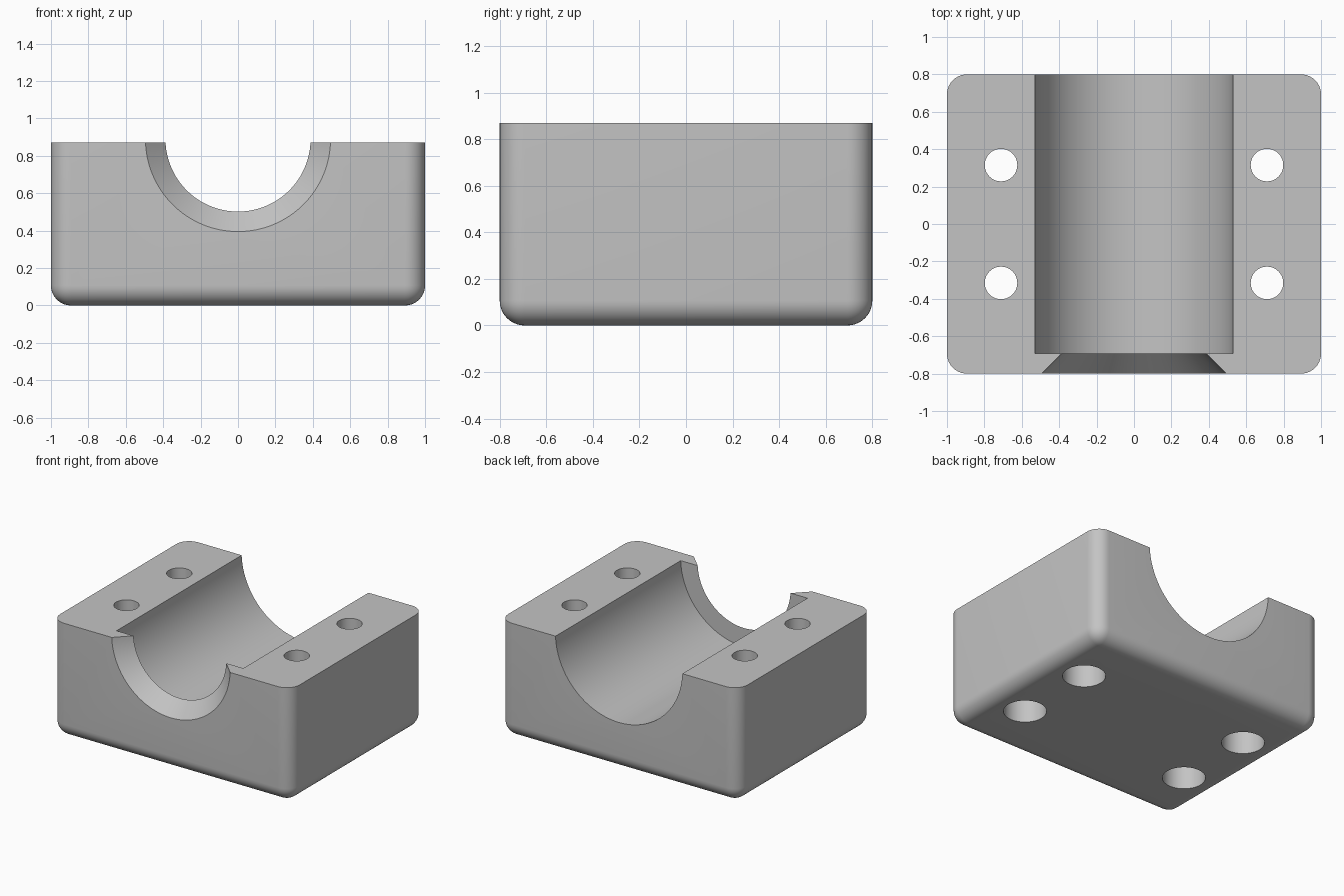
import bpy, bmesh
from math import pi, radians
from mathutils import Matrix

WIDTH, DEPTH, HEIGHT = 2.0, 1.6, 0.87
ROUND = 0.107          # edge rounding and lip depth
BORE_Z = 0.89          # bore axis, slightly above the split face

if "Cube" in bpy.data.objects:
    bpy.data.objects.remove(bpy.data.objects["Cube"])

grey = bpy.data.materials.new("light grey")
grey.use_nodes = True
colour = (0.55, 0.55, 0.55, 1)
grey.diffuse_color = colour
grey.node_tree.nodes["Principled BSDF"].inputs["Base Color"].default_value = colour


def add_object(name, bm):
    bmesh.ops.recalc_face_normals(bm, faces=bm.faces[:])
    mesh = bpy.data.meshes.new(name)
    bm.to_mesh(mesh)
    bm.free()
    mesh.materials.append(grey)
    obj = bpy.data.objects.new(name, mesh)
    bpy.context.collection.objects.link(obj)
    return obj


def lathe(name, profile, matrix, sides):
    """Closed solid turned around z from (radius, height) points."""
    bm = bmesh.new()
    rings = []
    for radius, height in profile:
        ring = bmesh.ops.create_circle(bm, segments=sides, radius=radius)["verts"]
        bmesh.ops.translate(bm, verts=ring, vec=(0, 0, height))
        rings.append(ring)
    for low, high in zip(rings, rings[1:]):
        for i in range(sides):
            j = (i + 1) % sides
            bm.faces.new((low[i], low[j], high[j], high[i]))
    bm.faces.new(rings[0])
    bm.faces.new(rings[-1])
    bm.transform(matrix)
    obj = add_object(name, bm)
    obj.hide_render = True
    return obj


# Block, rounded on every edge except around the flat top
bm = bmesh.new()
bmesh.ops.create_cube(bm, size=1)
bm.transform(Matrix.Translation((0, 0, HEIGHT / 2)) @ Matrix.Diagonal((WIDTH, DEPTH, HEIGHT, 1)))
edges = [e for e in bm.edges if min(v.co.z for v in e.verts) < 0.01]
bmesh.ops.bevel(bm, geom=edges, offset=ROUND, segments=10, profile=0.5, affect='EDGES')
block = add_object("bearing_block", bm)

# Half-round bore with a narrower, chamfered lip at the front
lip_y = -DEPTH / 2 + ROUND
bore = [(0.595, lip_y - 0.207), (0.388, lip_y), (0.53, lip_y), (0.53, 1)]
cutters = [lathe("bore_cutter", bore,
                 Matrix.Translation((0, 0, BORE_Z)) @ Matrix.Rotation(-pi / 2, 4, 'X'), 128)]

# Four bolt holes, counterbored from below
hole = [(0.148, -0.1), (0.148, 0.35), (0.087, 0.35), (0.087, 1)]
for x in (-0.711, 0.711):
    for y in (-0.315, 0.315):
        cutters.append(lathe("bolt_hole_cutter", hole, Matrix.Translation((x, y, 0)), 48))

# Cut the block and drop the cutters
bpy.ops.object.select_all(action='DESELECT')
bpy.context.view_layer.objects.active = block
block.select_set(True)
for cutter in cutters:
    mod = block.modifiers.new("cut", 'BOOLEAN')
    mod.operation = 'DIFFERENCE'
    mod.solver = 'EXACT'
    mod.object = cutter
    bpy.ops.object.modifier_apply(modifier=mod.name)
    bpy.data.objects.remove(cutter)

bpy.ops.object.shade_smooth_by_angle(angle=radians(30))
